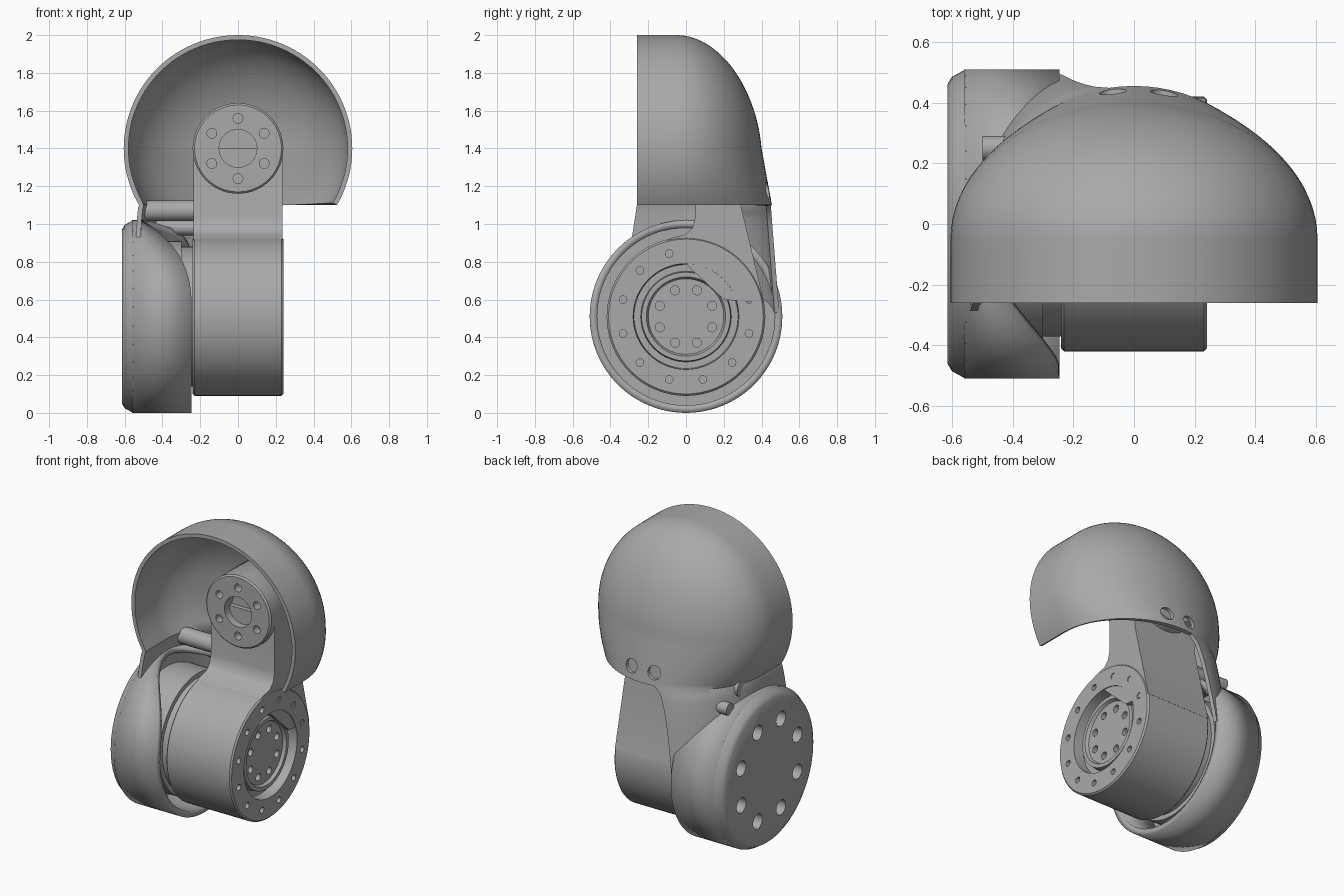
import bpy, bmesh, math
from math import sin, cos, pi, radians
from mathutils import Vector

if "Cube" in bpy.data.objects:
    bpy.data.objects.remove(bpy.data.objects["Cube"])

grey = bpy.data.materials.new("satin grey")
grey.use_nodes = True
grey.diffuse_color = (0.4, 0.4, 0.4, 1)
grey.node_tree.nodes["Principled BSDF"].inputs["Base Color"].default_value = (0.4, 0.4, 0.4, 1)

AXLE = 0.51    # height of the motor axle
PIVOT = 1.4    # height of the upper joint


def finish(name, bm, angle=35, recalc=True):
    bmesh.ops.remove_doubles(bm, verts=bm.verts, dist=0.0005)
    if recalc:
        bmesh.ops.recalc_face_normals(bm, faces=bm.faces)
    mesh = bpy.data.meshes.new(name)
    bm.to_mesh(mesh)
    bm.free()
    mesh.materials.append(grey)
    obj = bpy.data.objects.new(name, mesh)
    bpy.context.collection.objects.link(obj)
    smooth(obj, angle)
    return obj


def select(obj):
    bpy.ops.object.select_all(action="DESELECT")
    obj.select_set(True)
    bpy.context.view_layer.objects.active = obj


def smooth(obj, angle=35):
    select(obj)
    bpy.ops.object.shade_smooth_by_angle(angle=radians(angle))


def spin_point(axis, centre, r, a, t):
    u, v = r * cos(t), r * sin(t)
    offset = (a, u, v) if axis == "X" else (u, a, v)
    return Vector(centre) + Vector(offset)


def lathe(name, axis, centre, profile, n=64):
    """Turn a (radius, along axis) profile into a round part."""
    bm = bmesh.new()
    rings = [[bm.verts.new(spin_point(axis, centre, r, a, 2 * pi * i / n)) for i in range(n)]
             for r, a in profile]
    for low, high in zip(rings, rings[1:]):
        for i in range(n):
            j = (i + 1) % n
            bm.faces.new((low[i], low[j], high[j], high[i]))
    bm.faces.new(rings[0])
    bm.faces.new(rings[-1])
    return finish(name, bm)


def apply(obj, mod):
    select(obj)
    bpy.ops.object.modifier_apply(modifier=mod.name)


def drill(obj, axis, centre, count, ring, r, a0, a1, phase=0.0):
    """Cut a ring of round holes."""
    for i in range(count):
        spot = spin_point(axis, centre, ring, 0, phase + 2 * pi * i / count)
        cutter = lathe("cutter", axis, spot, [(r, a0), (r, a1)], 16)
        mod = obj.modifiers.new("hole", "BOOLEAN")
        mod.operation, mod.object = "DIFFERENCE", cutter
        apply(obj, mod)
        bpy.data.objects.remove(cutter)
    smooth(obj)


def grid_faces(bm, rows):
    for low, high in zip(rows, rows[1:]):
        for c in range(min(len(low), len(high)) - 1):
            bm.faces.new((low[c + 1], low[c], high[c], high[c + 1]))


def thicken(obj, t):
    mod = obj.modifiers.new("wall", "SOLIDIFY")
    mod.thickness, mod.offset = t, -1
    apply(obj, mod)


# Hood: horizontal sections from the lower edge to the crown
FLAT, ARC, FRONT, START = 5, 40, -0.26, -0.05


def section(a):
    z = PIVOT + 0.6 * sin(a)
    w = 0.605 * cos(a)
    back = 0.4 * cos(a) - 0.05 * sin(a) if a > 0 else 0.4 - 0.11 * sin(a)
    side = [FRONT + (START - FRONT) * i / FLAT for i in range(FLAT)]
    pts = [Vector((-w, y, z)) for y in side]
    for i in range(ARC + 1):
        t = pi * i / ARC
        pts.append(Vector((-w * cos(t), START + (back - START) * sin(t), z)))
    return pts + [Vector((w, y, z)) for y in reversed(side)]


bm = bmesh.new()
base = section(radians(-30))
keep = [p for i, p in enumerate(base) if p.x < -0.06]
NECK = 14
rows = []
# Neck skin: the left part of the lower edge sweeps down onto the drum
for k in range(NECK, 0, -1):
    t = k / NECK
    row = []
    for i, p in enumerate(keep):
        u = i / (len(keep) - 1)
        target = -0.54 + 0.3 * (p.x - keep[0].x) / (keep[-1].x - keep[0].x)
        x = p.x + (target - p.x) * t ** 0.5
        y = p.y * (1 + 0.1 * t)
        z = p.z - t * (0.17 + 0.4 * u)
        row.append(bm.verts.new((x, y, z)))
    rows.append(row)
for k in range(37):
    a = radians(-30 + 120 * k / 36)
    rows.append([bm.verts.new(p) for p in section(a)])
grid_faces(bm, rows)
hood = finish("hood_shell", bm, 40, recalc=False)
thicken(hood, 0.025)
for x in (-0.07, 0.1):
    drill(hood, "Y", (x, 0, 1.18), 1, 0, 0.045, 0.3, 0.6)

# Drum wall: its open edge is swept back towards the top
bm = bmesh.new()
N = 96
inner, outer = [], []
for i in range(N + 1):
    t = 2 * pi * i / N
    s = max(0, sin(t))
    edge = -0.245 - 0.26 * s ** (3 if cos(t) < 0 else 10)
    y, z = 0.51 * cos(t), AXLE + 0.51 * sin(t)
    outer.append(bm.verts.new((-0.56, y, z)))
    inner.append(bm.verts.new((edge, y, z)))
grid_faces(bm, [inner, outer])
thicken(finish("drum_wall", bm, recalc=False), 0.04)

# Drum cap with its ring of eight holes
cap = lathe("drum_cap", "X", (0, 0, AXLE),
            [(0.46, -0.615), (0.485, -0.6), (0.51, -0.555), (0.5, -0.52)])
drill(cap, "X", (0, 0, AXLE), 8, 0.32, 0.05, -0.7, -0.545, pi / 8)
lathe("drum_hub", "X", (0, 0, AXLE), [(0.4, -0.53), (0.4, -0.3), (0.37, -0.3), (0.37, -0.2)])

# Motor body with a stepped output face
motor = lathe("motor_body", "X", (0, 0, AXLE),
              [(0.41, -0.24), (0.42, -0.23), (0.42, 0.23), (0.41, 0.24), (0.28, 0.24),
               (0.275, 0.17), (0.24, 0.17), (0.235, 0.21), (0.21, 0.21), (0.2, 0.19)])
drill(motor, "X", (0, 0, AXLE), 12, 0.345, 0.02, 0.19, 0.3, pi / 12)
drill(motor, "X", (0, 0, AXLE), 8, 0.15, 0.024, 0.15, 0.3, pi / 8)

# Bracket: side profile extruded across the motor width
profile = [(-0.12, 0.9), (-0.08, 0.925), (0.0, 0.945), (0.035, 0.98), (0.05, 1.04),
           (0.05, PIVOT), (0.29, PIVOT), (0.29, 1.1), (0.415, 0.58), (0.2, 0.6)]
bm = bmesh.new()
face = bm.faces.new([bm.verts.new((-0.235, y, z)) for y, z in profile])
ext = bmesh.ops.extrude_face_region(bm, geom=[face])
bmesh.ops.translate(bm, vec=(0.47, 0, 0),
                    verts=[g for g in ext["geom"] if isinstance(g, bmesh.types.BMVert)])
finish("joint_bracket", bm)

# Upper joint knob with a central bore and six screw holes
knob = lathe("joint_knob", "Y", (0, 0, PIVOT),
             [(0.1, 0.08), (0.1, 0.0), (0.23, 0.0), (0.24, 0.01), (0.24, 0.29), (0.2, 0.36)])
drill(knob, "Y", (0, 0, PIVOT), 6, 0.16, 0.026, -0.1, 0.06, pi / 6)

# Struts tying the bracket to the neck skin
for name, y, z, r in (("front_strut", 0.12, 1.07, 0.055), ("rear_strut", 0.25, 0.98, 0.04)):
    lathe(name, "X", (0, y, z), [(r, -0.5), (r, -0.2)], 24)
